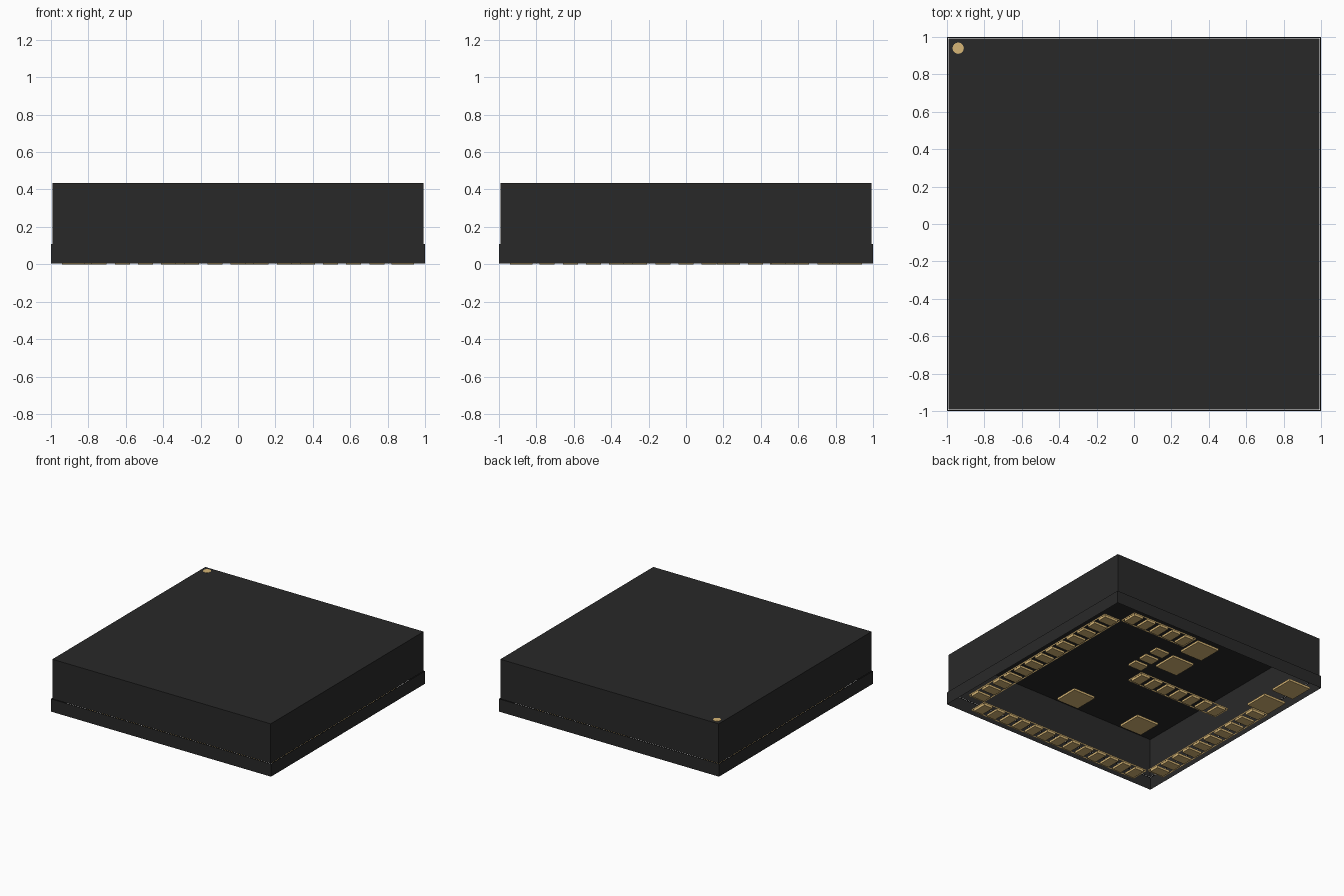
import bpy, bmesh
from mathutils import Matrix

if "Cube" in bpy.data.objects:
    bpy.data.objects.remove(bpy.data.objects["Cube"], do_unlink=True)


def material(name, rgb):
    m = bpy.data.materials.new(name)
    m.use_nodes = True
    m.diffuse_color = (*rgb, 1)
    m.node_tree.nodes["Principled BSDF"].inputs["Base Color"].default_value = (*rgb, 1)
    return m


charcoal = material("charcoal", (0.022, 0.022, 0.022))
gold = material("gold", (0.68, 0.47, 0.18))


# Box between two heights, optionally left open below or above
def add_box(bm, centre, size, z0, z1, open_below=False, open_above=False):
    matrix = Matrix.Translation((*centre, (z0 + z1) / 2)) @ Matrix.Diagonal((*size, z1 - z0, 1))
    verts = bmesh.ops.create_cube(bm, size=1, matrix=matrix)["verts"]
    faces = {f for v in verts for f in v.link_faces}
    unwanted = [f for f in faces
                if (open_below and f.normal.z < -0.5) or (open_above and f.normal.z > 0.5)]
    bmesh.ops.delete(bm, geom=unwanted, context="FACES_ONLY")


def finish(name, bm, mat):
    mesh = bpy.data.meshes.new(name)
    bm.to_mesh(mesh)
    bm.free()
    mesh.materials.append(mat)
    obj = bpy.data.objects.new(name, mesh)
    bpy.context.collection.objects.link(obj)
    return obj


BASE = 0.005        # lower edge of the substrate
STEP = 0.109        # top of the substrate
TOP = 0.434         # top of the moulded body
BODY = 1.985        # body width
PAD_H = 0.018       # pad thickness
PITCH = 0.1237      # spacing of the contact pads
LONG, SHORT, BIG = 0.12, 0.08, 0.2
RIM = 0.88          # centre line of the outer pad rows
MARGIN = 0.03       # extra size of the frame around a row

# Substrate: open wall with a narrow ledge where the body sits
bm = bmesh.new()
add_box(bm, (0, 0), (2, 2), BASE, STEP, open_below=True)
bm.normal_update()
lid = [f for f in bm.faces if f.normal.z > 0.5]
bmesh.ops.inset_region(bm, faces=lid, thickness=(2 - BODY) / 2)
bmesh.ops.delete(bm, geom=lid, context="FACES")
finish("substrate", bm, charcoal)

# Moulded body: hollow cap, open underneath
bm = bmesh.new()
add_box(bm, (0, 0), (BODY, BODY), STEP, TOP, open_below=True)
finish("moulded_body", bm, charcoal)

# Orientation dot on the top face
bm = bmesh.new()
bmesh.ops.create_cone(bm, cap_ends=True, segments=32, radius1=0.03, radius2=0.03,
                      depth=0.004, matrix=Matrix.Translation((-0.94, 0.94, TOP)))
finish("orientation_dot", bm, gold)


# Rows of contact pads, placed by grid index along the row, each with a thin frame
def pad_row(name, along, offset, first, last):
    def place(a, b):
        return (a, b) if along == "x" else (b, a)

    bm = bmesh.new()
    for i in range(first, last + 1):
        add_box(bm, place(i * PITCH, offset), place(SHORT, LONG), 0, PAD_H)
    finish(name + "_pads", bm, gold)

    bm = bmesh.new()
    length = (last - first) * PITCH + SHORT + MARGIN
    add_box(bm, place((first + last) / 2 * PITCH, offset), place(length, LONG + MARGIN),
            BASE, PAD_H, open_below=True, open_above=True)
    finish(name + "_frame", bm, gold)


pad_row("left", "y", RIM, -6, 6)
pad_row("right", "y", -RIM, -6, 3)
pad_row("front", "x", -RIM, -6, 6)
pad_row("back", "x", RIM, 2, 6)
pad_row("inner", "x", 0.225, -5, 1)

# Three small pads near the middle
bm = bmesh.new()
for i in (3, 4, 5):
    add_box(bm, (0.27, i * PITCH), (LONG, SHORT), 0, PAD_H)
finish("small_inner_pads", bm, gold)

# Large square pads
bm = bmesh.new()
for centre in [(-0.84, 0.84), (-0.84, 0.55), (0.06, 0.84), (0.06, 0.55),
               (0.31, -0.31), (-0.31, -0.31)]:
    add_box(bm, centre, (BIG, BIG), 0, PAD_H)
finish("square_pads", bm, gold)
